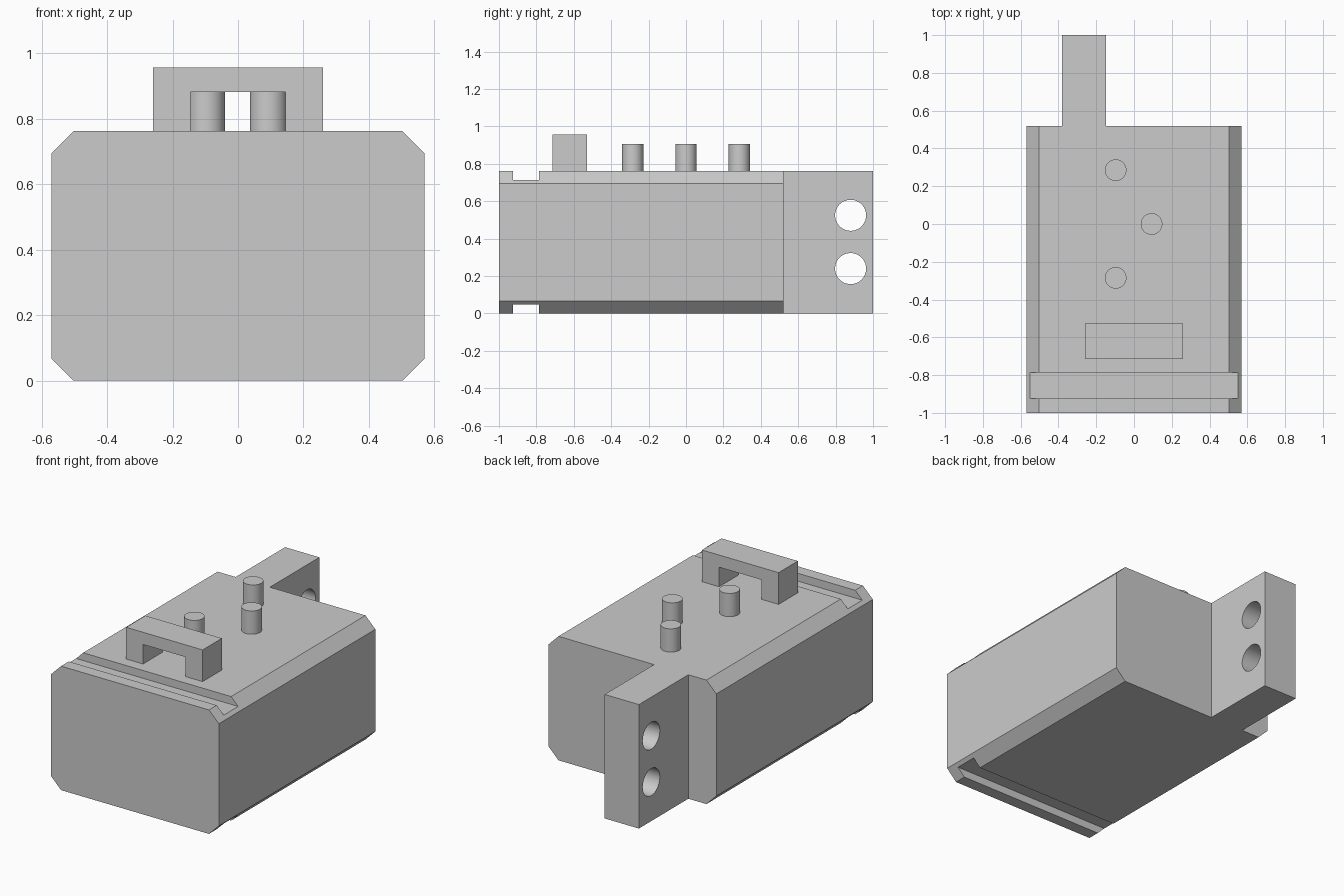
import bpy
import bmesh
from mathutils import Matrix, Vector

if "Cube" in bpy.data.objects:
    bpy.data.objects.remove(bpy.data.objects["Cube"], do_unlink=True)

grey = bpy.data.materials.new("light grey")
grey.use_nodes = True
COLOUR = (0.6, 0.6, 0.6, 1)
grey.diffuse_color = COLOUR
grey.node_tree.nodes["Principled BSDF"].inputs["Base Color"].default_value = COLOUR

HALF_W, BACK, TOP, CHAMFER = 0.57, 0.52, 0.762, 0.067


def add_object(name, bm):
    bmesh.ops.recalc_face_normals(bm, faces=bm.faces)
    mesh = bpy.data.meshes.new(name)
    bm.to_mesh(mesh)
    bm.free()
    mesh.materials.append(grey)
    obj = bpy.data.objects.new(name, mesh)
    bpy.context.collection.objects.link(obj)
    return obj


def prism(points, direction):
    """Extrude a closed outline along a vector."""
    bm = bmesh.new()
    face = bm.faces.new([bm.verts.new(p) for p in points])
    ext = bmesh.ops.extrude_face_region(bm, geom=[face])
    moved = [g for g in ext["geom"] if isinstance(g, bmesh.types.BMVert)]
    bmesh.ops.translate(bm, verts=moved, vec=Vector(direction))
    bmesh.ops.recalc_face_normals(bm, faces=bm.faces)
    return bm


def box(name, low, high):
    x0, y0, z0 = low
    x1, y1, z1 = high
    outline = [(x0, y0, z0), (x1, y0, z0), (x1, y1, z0), (x0, y1, z0)]
    return add_object(name, prism(outline, (0, 0, z1 - z0)))


def cylinder(name, radius, depth, centre, axis="Z"):
    bm = bmesh.new()
    turn = Matrix.Rotation(1.5707963, 4, "Y") if axis == "X" else Matrix()
    bmesh.ops.create_cone(bm, cap_ends=True, segments=48, radius1=radius,
                          radius2=radius, depth=depth,
                          matrix=Matrix.Translation(centre) @ turn)
    return add_object(name, bm)


def activate(obj):
    bpy.ops.object.select_all(action="DESELECT")
    obj.select_set(True)
    bpy.context.view_layer.objects.active = obj


def cut(target, cutter):
    mod = target.modifiers.new("cut", "BOOLEAN")
    mod.operation, mod.solver, mod.object = "DIFFERENCE", "EXACT", cutter
    activate(target)
    bpy.ops.object.modifier_apply(modifier=mod.name)
    bpy.data.objects.remove(cutter, do_unlink=True)


# Body and rear mounting lug as one plan outline, with long edges chamfered
plan = [(-HALF_W, -1), (HALF_W, -1), (HALF_W, BACK), (-0.147, BACK),
        (-0.147, 1), (-0.38, 1), (-0.38, BACK), (-HALF_W, BACK)]
bm = prism([(x, y, 0) for x, y in plan], (0, 0, TOP))
long_edges = [e for e in bm.edges
              if all(abs(abs(v.co.x) - HALF_W) < 1e-4 for v in e.verts)
              and abs(e.verts[0].co.y - e.verts[1].co.y) > 1]
bmesh.ops.bevel(bm, geom=long_edges, offset=CHAMFER, segments=1,
                profile=0.5, affect="EDGES")
body = add_object("body_with_lug", bm)

# Grooves across the top and the underside near the front
for z0, z1 in ((TOP - 0.048, 1), (-0.3, 0.048)):
    cut(body, box("groove_cutter", (-1, -0.925, z0), (1, -0.785, z1)))

# Two bolt holes through the lug
for z in (0.24, 0.525):
    cut(body, cylinder("hole_cutter", 0.083, 0.5, (-0.264, 0.88, z), "X"))

# Bridge handle on top
half = [(0.26, 0.957), (0.26, TOP), (0.145, TOP), (0.145, 0.882)]
outline = half + [(-x, z) for x, z in reversed(half)]
handle = add_object("handle", prism([(x, -0.715, z) for x, z in outline],
                                    (0, 0.187, 0)))

# Three staggered pins
pins = [cylinder("pin", 0.057, 0.143, (x, y, TOP + 0.0715))
        for x, y in ((-0.097, -0.285), (0.093, 0), (-0.097, 0.285))]

for obj in [body, handle] + pins:
    activate(obj)
    bpy.ops.object.shade_smooth_by_angle()
